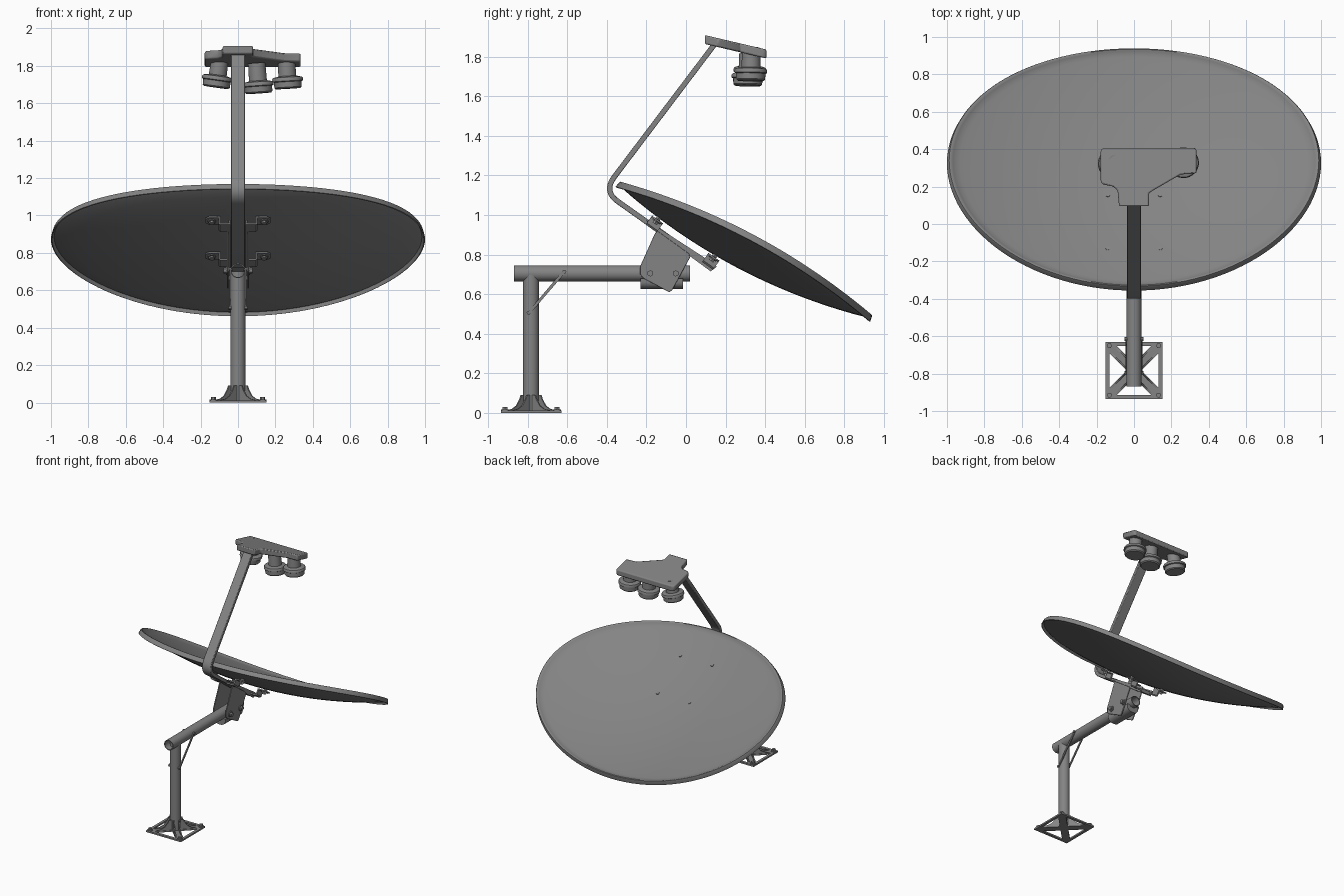
import bpy, bmesh, math
from mathutils import Vector, Matrix

if "Cube" in bpy.data.objects:
    bpy.data.objects.remove(bpy.data.objects["Cube"])

DARK = bpy.data.materials.new("dark_grey")
DARK.diffuse_color = (.23, .23, .23, 1)
DARK.use_nodes = True
DARK.node_tree.nodes["Principled BSDF"].inputs["Base Color"].default_value = DARK.diffuse_color


def finish(name, bm, bevel=0, angle=35):
    bmesh.ops.recalc_face_normals(bm, faces=bm.faces)
    me = bpy.data.meshes.new(name)
    bm.to_mesh(me)
    bm.free()
    me.materials.append(DARK)
    ob = bpy.data.objects.new(name, me)
    bpy.context.collection.objects.link(ob)
    bpy.ops.object.select_all(action='DESELECT')
    ob.select_set(True)
    bpy.context.view_layer.objects.active = ob
    bpy.ops.object.shade_smooth_by_angle(angle=math.radians(angle))
    if bevel:
        m = ob.modifiers.new("bevel", 'BEVEL')
        m.width, m.segments, m.limit_method = bevel, 2, 'ANGLE'
    return ob


def prism(name, pts, a, b, fn, bevel=0):
    """Extrude a 2D outline from a to b; fn maps (u, v, w) to 3D."""
    bm = bmesh.new()
    lo = [bm.verts.new(fn(u, v, a)) for u, v in pts]
    hi = [bm.verts.new(fn(u, v, b)) for u, v in pts]
    bm.faces.new(lo)
    bm.faces.new(hi)
    n = len(pts)
    for i in range(n):
        bm.faces.new((lo[i], lo[(i + 1) % n], hi[(i + 1) % n], hi[i]))
    return finish(name, bm, bevel)


def lathe(name, prof, p, axis, n=32, closed=False):
    """Spin (radius, distance) points around an axis starting at p."""
    bm = bmesh.new()
    q = Vector((0, 0, 1)).rotation_difference(Vector(axis).normalized())
    rings = []
    for r, h in prof:
        rings.append([bm.verts.new(Vector(p) + q @ Vector((r * math.cos(t), r * math.sin(t), h)))
                      for t in (2 * math.pi * i / n for i in range(n))])
    pairs = list(zip(rings, rings[1:]))
    if closed:
        pairs.append((rings[-1], rings[0]))
    else:
        bm.faces.new(rings[0])
        bm.faces.new(rings[-1])
    for A, B in pairs:
        for i in range(n):
            bm.faces.new((A[i], A[(i + 1) % n], B[(i + 1) % n], B[i]))
    return finish(name, bm)


def rod(name, p, q, r, n=24):
    d = Vector(q) - Vector(p)
    return lathe(name, [(r, 0), (r, d.length)], p, d, n)


side = lambda u, v, w: (w, u, v)          # outline in y,z, extruded along x
PY = -0.783                               # pole position

# Base: frame strips, diagonal webs, gusset fins and bolts
for k in range(4):
    rot = Matrix.Rotation(k * math.pi / 2, 3, 'Z')
    flat = lambda u, v, w: rot @ Vector((u, v, w)) + Vector((0, PY, 0))
    prism("base_edge", [(-.153, -.153), (.153, -.153), (.153, -.115), (.125, -.115), (.10, -.132),
                        (-.10, -.132), (-.125, -.115), (-.153, -.115)], 0, .012, flat)
    rot45 = Matrix.Rotation(k * math.pi / 2 + math.pi / 4, 3, 'Z')
    diag = lambda u, v, w: rot45 @ Vector((u, v, w)) + Vector((0, PY, 0))
    prism("base_web", [(0, -.028), (.185, -.028), (.185, .028), (0, .028)], 0, .011, diag)
    for s in (-1, 1):
        fin = lambda u, v, w: diag(u, w, v)
        prism("base_gusset", [(.03, .005), (.15, .005), (.15, .014), (.115, .02), (.085, .036),
                              (.06, .07), (.052, .09), (.03, .09)], s * .02 - .004, s * .02 + .004, fin)
    c = diag(.186, 0, 0)
    rod("base_bolt", c, c + Vector((0, 0, .03)), .014, 6)
    rod("base_washer", c, c + Vector((0, 0, .017)), .021, 20)

# Pole and hollow horizontal tube
rod("pole", (0, PY, 0), (0, PY, .70), .04, 40)
lathe("support_tube", [(.04, 0), (.04, .89), (.034, .89), (.034, 0)], (0, -.87, .705), (0, 1, 0), 40, True)

# Diagonal struts on both sides
for s in (-1, 1):
    prism("strut", [(-.803, .505), (-.791, .498), (-.607, .712), (-.619, .722)], s * .038, s * .046, side)
    rod("strut_bolt", (s * .03, -.615, .713), (s * .052, -.615, .713), .01, 8)
    rod("strut_bolt", (s * .03, -.795, .506), (s * .05, -.795, .506), .01, 8)

# Dish: elliptical shallow paraboloid with a turned-back lip
T = Vector((0, .884, -.468))
N = Vector((0, .468, .884))
V0 = Vector((0, .2585, .747))
K = .17


def dish(u, v, off=0.0):
    return V0 + Vector((u, 0, 0)) + T * v + N * (K * (u * u + v * v) + off)


prof = [(i * .08, 0) for i in range(1, 12)] + [(.93, 0), (.955, .001), (.968, .006), (.98, .010), (.988, .008),
        (.993, 0), (1, -.028), (.994, -.029), (.983, -.008), (.965, -.011)]
prof += [(i * .08, -.012) for i in range(11, 0, -1)]
bm = bmesh.new()
SEG = 112
rings = []
for s, off in prof:
    rings.append([bm.verts.new(dish(s * math.cos(t), .728 * s * math.sin(t), off))
                  for t in (2 * math.pi * i / SEG for i in range(SEG))])
for A, B in zip(rings, rings[1:]):
    for i in range(SEG):
        bm.faces.new((A[i], A[(i + 1) % SEG], B[(i + 1) % SEG], B[i]))
for ring, off in ((rings[0], 0), (rings[-1], -.012)):
    c = bm.verts.new(dish(0, 0, off))
    for i in range(SEG):
        bm.faces.new((c, ring[i], ring[(i + 1) % SEG]))
finish("dish", bm, angle=40)

# Bent feed arm: centre line with rounded corner, thickened into a flat bar
a, b, c = Vector((-.345, 1.069)), Vector((-.417, 1.12)), Vector((-.362, 1.193))
path = [Vector((.135, .729))]
path += [a * (1 - t) ** 2 + b * 2 * t * (1 - t) + c * t * t for t in (i / 10 for i in range(11))]
path += [Vector((.15, 1.87))]
left, right = [], []
for i, p in enumerate(path):
    d = (path[min(i + 1, len(path) - 1)] - path[max(i - 1, 0)]).normalized()
    n = Vector((-d.y, d.x)) * .0135
    left.append(p + n)
    right.append(p - n)
prism("feed_arm", left + right[::-1], -.038, .038, side, .004)

# Tilt bracket: side plates, rails, tube clamp and through bolts
for s in (-1, 1):
    prism("bracket_plate", [(-.158, .905), (-.145, .92), (.015, .805), (.02, .785), (-.07, .62), (-.085, .61),
                            (-.215, .68), (-.232, .70), (-.232, .74)], s * .05, s * .058, side, .002)
    prism("bracket_rail", [(-.20, .975), (-.19, .945), (.125, .715), (.155, .738), (.15, .748)],
          s * .04, s * .05, side)
    for y in (-.18, -.052):
        rod("bracket_nut", (s * .05, y, .705), (s * .078, y, .705), .016, 6)
        rod("bracket_washer", (s * .05, y, .705), (s * .064, y, .705), .022, 20)
front = lambda u, v, w: (u, w, v)
clamp = [(-.05, .68), (-.05, .66), (-.046, .646), (-.035, .634), (-.018, .627), (0, .625)]
clamp += [(-x, z) for x, z in clamp[-2::-1]]
prism("tube_clamp", clamp, -.23, -.015, front)

# Four mounting tabs with feet and dish screws
bt = Vector((0, .817, -.577))
bn = Vector((0, .577, .817))
for v in (-.46, -.12):
    for s in (-1, 1):
        top = dish(s * .14, v)
        foot = top - bn * .03
        tab = lambda u, w, h: foot + Vector((s * u, 0, 0)) + bt * w + bn * h
        prism("mount_pad", [(-.04, -.034), (.015, -.034), (.035, -.018), (.035, .018), (.015, .034), (-.04, .034)],
              -.004, .006, tab, .002)
        drop = lambda u, w, h: foot + Vector((s * u, 0, 0)) + bt * h + bn * w
        prism("mount_leg", [(-.045, .006), (-.035, .006), (-.035, -.04), (-.045, -.05), (-.10, -.05), (-.10, -.04),
                            (-.045, -.04)], -.034, .034, drop)
        rod("mount_nut", foot - bn * .02, top - bn * .006, .015, 6)
        rod("mount_washer", foot - bn * .009, foot, .022, 20)
        rod("dish_screw", top - N * .012, top + N * .004, .012, 16)

# Tilted feed housing
slab = lambda u, v, w: (u, v, 1.908 - .235 * (v - .1) + w)
prism("feed_housing", [(-.08, .095), (.08, .095), (.08, .165), (.10, .178), (.25, .265), (.33, .27), (.335, .28),
                       (.335, .395), (.325, .407), (-.165, .407), (-.178, .395), (-.178, .225), (-.168, .212),
                       (-.11, .20), (-.088, .18)], -.045, 0, slab, .008)

# Three receiver heads fanned outward
horn = [(.046, 0), (.048, .095), (.06, .098), (.078, .102), (.082, .108), (.082, .122), (.074, .126),
        (.073, .155), (.066, .162)]
for x, y, z, tilt in ((-.095, .325, 1.845, -.14), (.10, .315, 1.815, .07), (.258, .33, 1.84, .06)):
    lathe("receiver_head", horn, (x, y, z), (tilt, -.02, -1), 36)
